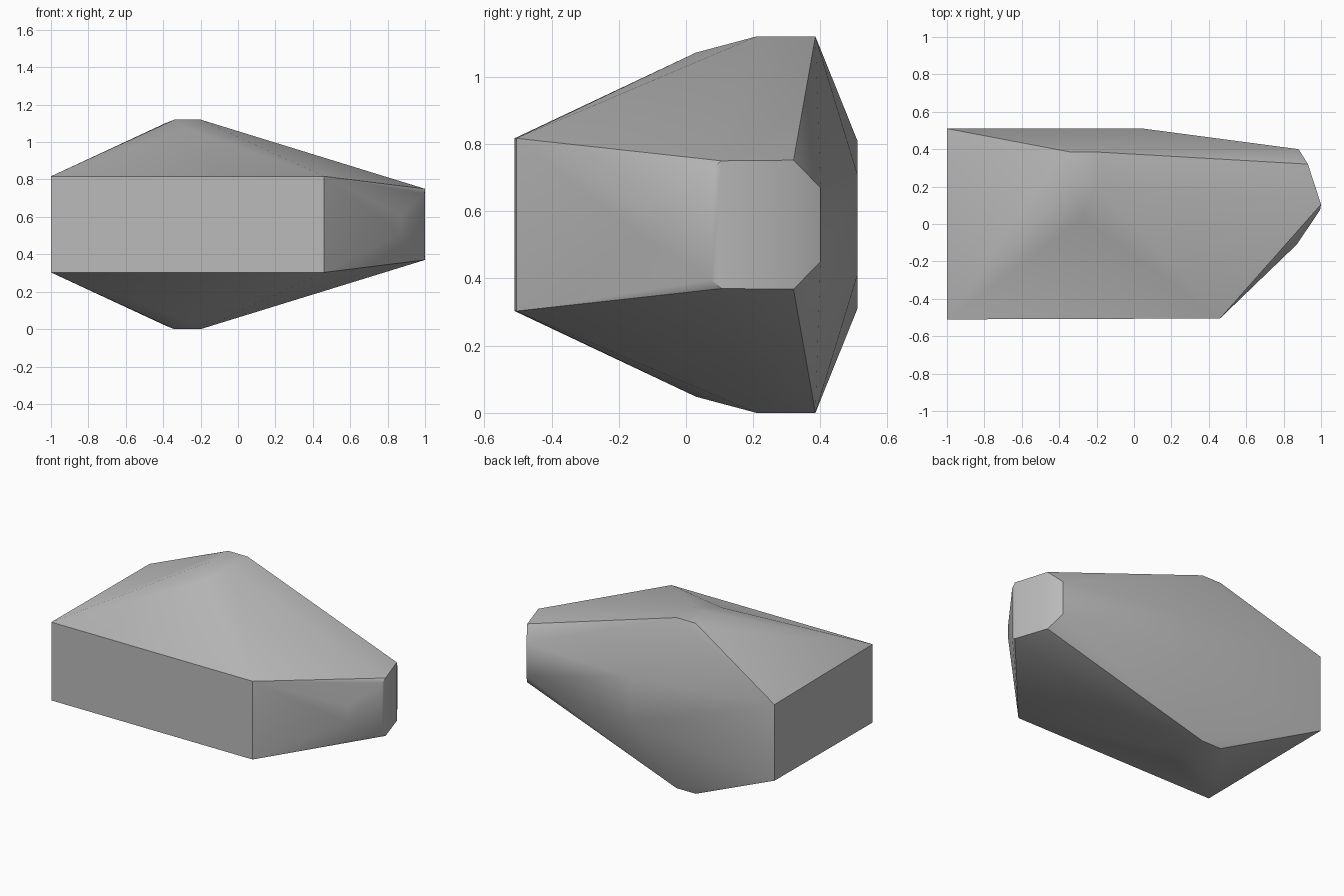
import bpy
import bmesh
import math

cube = bpy.data.objects.get("Cube")
if cube:
    bpy.data.objects.remove(cube, do_unlink=True)

MID = 0.56  # height of the horizontal mirror plane

# Upper half of the faceted body: x, y, height above the mirror plane
corners = [
    (-1.0, -0.51, 0.257), (0.46, -0.505, 0.257),                    # front face
    (-1.0, 0.51, 0.25), (0.05, 0.51, 0.15),                         # back face
    (-0.34, 0.385, 0.56), (-0.2, 0.385, 0.56),                      # crest
    (-0.34, 0.21, 0.56), (-0.2, 0.21, 0.56),
    (-0.39, 0.375, 0.54), (-0.28, 0.03, 0.512),
    (0.87, -0.11, 0.05),                                            # nose
    (0.995, 0.075, 0.165), (1.0, 0.105, 0.19),                      # blunt end
    (0.93, 0.32, 0.192), (0.88, 0.4, 0.11),
]

stone = bpy.data.materials.new("stone grey")
stone.use_nodes = True
colour = (0.5, 0.5, 0.5, 1.0)
stone.diffuse_color = colour
stone.node_tree.nodes["Principled BSDF"].inputs["Base Color"].default_value = colour

# Wrap a convex skin around the mirrored corners
bm = bmesh.new()
for x, y, h in corners:
    for side in (1, -1):
        bm.verts.new((x, y, MID + side * h))
hull = bmesh.ops.convex_hull(bm, input=bm.verts[:])
loose = {g for g in hull["geom_interior"] + hull["geom_unused"]
         if isinstance(g, bmesh.types.BMVert)}
bmesh.ops.delete(bm, geom=list(loose), context="VERTS")
bmesh.ops.dissolve_limit(bm, angle_limit=math.radians(1),
                         verts=bm.verts[:], edges=bm.edges[:])
bmesh.ops.recalc_face_normals(bm, faces=bm.faces[:])

mesh = bpy.data.meshes.new("rock_body")
bm.to_mesh(mesh)
bm.free()
mesh.materials.append(stone)
rock = bpy.data.objects.new("rock_body", mesh)
bpy.context.collection.objects.link(rock)

# Soft shading across shallow facets, crisp main edges
bpy.ops.object.select_all(action="DESELECT")
rock.select_set(True)
bpy.context.view_layer.objects.active = rock
bpy.ops.object.shade_smooth_by_angle(angle=math.radians(35))
